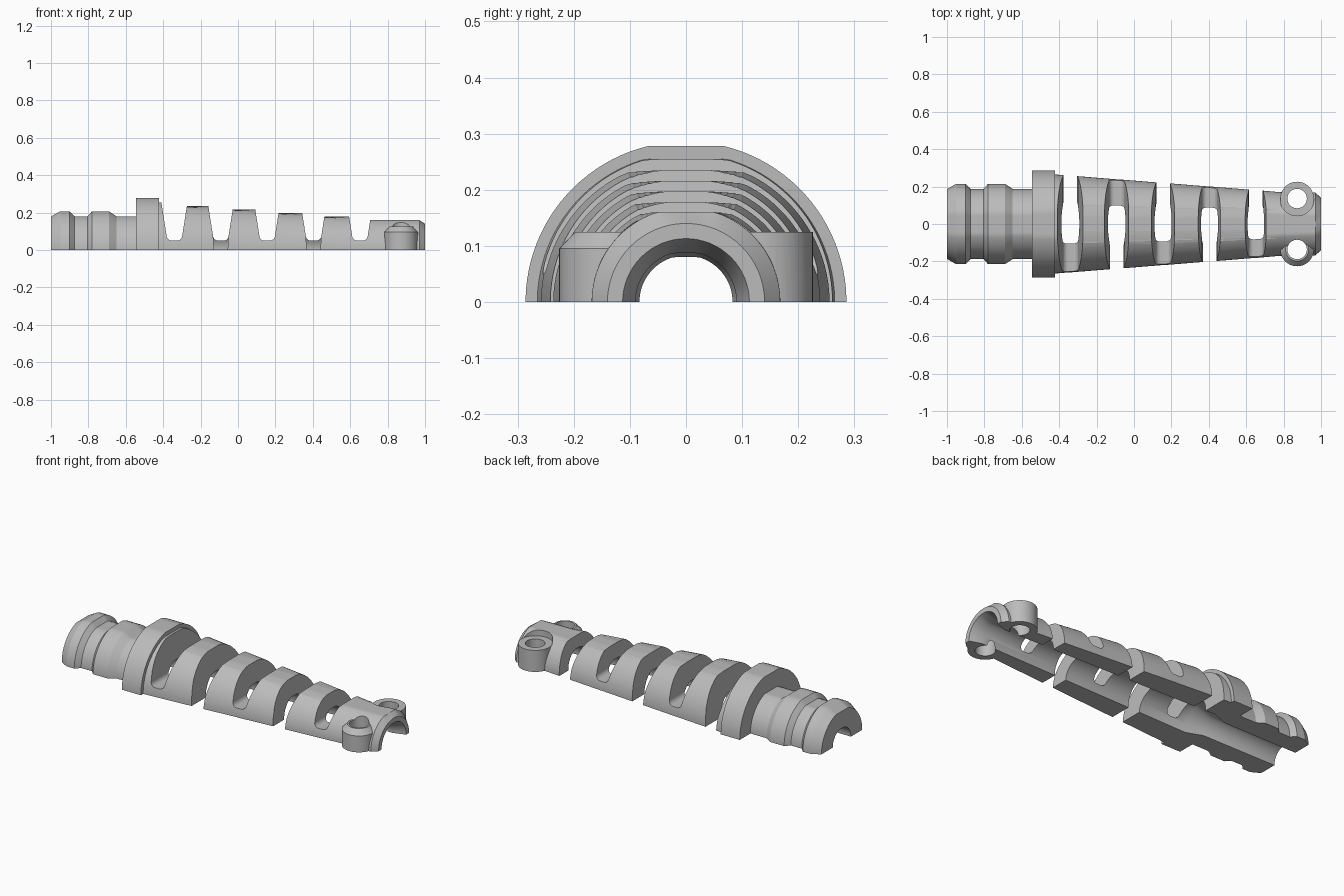
import bpy, bmesh, math

if "Cube" in bpy.data.objects:
    bpy.data.objects.remove(bpy.data.objects["Cube"], do_unlink=True)

grey = bpy.data.materials.new("mid_grey")
grey.use_nodes = True
COLOUR = (0.5, 0.5, 0.5, 1)
grey.diffuse_color = COLOUR
grey.node_tree.nodes["Principled BSDF"].inputs["Base Color"].default_value = COLOUR


def loft(name, rings):
    """Closed solid through a list of equal-length rings of points."""
    bm = bmesh.new()
    loops = [[bm.verts.new(p) for p in ring] for ring in rings]
    for a, b in zip(loops, loops[1:]):
        n = len(a)
        for i in range(n):
            j = (i + 1) % n
            bm.faces.new((a[i], a[j], b[j], b[i]))
    bm.faces.new(loops[0])
    bm.faces.new(loops[-1])
    bmesh.ops.recalc_face_normals(bm, faces=bm.faces)
    # Split warped quads so every face is truly flat
    bmesh.ops.triangulate(bm, faces=[f for f in bm.faces if len(f.verts) == 4])
    if bm.calc_volume(signed=True) < 0:
        bmesh.ops.reverse_faces(bm, faces=bm.faces)
    mesh = bpy.data.meshes.new(name)
    bm.to_mesh(mesh)
    bm.free()
    mesh.materials.append(grey)
    ob = bpy.data.objects.new(name, mesh)
    bpy.context.collection.objects.link(ob)
    return ob


def half_lathe(name, profile, extra, segs=56):
    """Half turn about x, run a little below z = 0; points are (x, radius, flat top)."""
    rings = []
    for x, r, flat in profile:
        angles = [-extra + (math.pi + 2 * extra) * i / segs for i in range(segs + 1)]
        rings.append([(x, r * math.cos(a), min(r * math.sin(a), flat)) for a in angles])
    return loft(name, rings)


def upright(name, x, y, levels, segs=48):
    """Round upright solid; levels are (z, radius)."""
    return loft(name, [[(x + r * math.cos(math.tau * i / segs),
                         y + r * math.sin(math.tau * i / segs), z)
                        for i in range(segs)] for z, r in levels])


def slab(name, outline, y0, y1):
    """Outline in x and z, extruded along y."""
    return loft(name, [[(x, y, z) for x, z in outline] for y in (y0, y1)])


def combine(target, tool, operation):
    mod = target.modifiers.new(tool.name, "BOOLEAN")
    mod.operation = operation
    mod.solver = "EXACT"
    mod.object = tool
    bpy.context.view_layer.objects.active = target
    bpy.ops.object.modifier_apply(modifier=mod.name)
    bpy.data.objects.remove(tool, do_unlink=True)


def body_radius(x):
    return 0.232 - 0.078 * x


slot_centres = [-0.34 + 0.248 * i for i in range(5)]
rib_tops = [0.255, 0.235, 0.216, 0.197, 0.178, 0.16]

# Ridged plug, collar and tapered sleeve
profile = [(x, r, r - 0.008) for x, r in (
    (-1, 0.187), (-0.95, 0.215), (-0.9, 0.215), (-0.875, 0.188), (-0.805, 0.188),
    (-0.78, 0.215), (-0.69, 0.215), (-0.65, 0.188), (-0.545, 0.188),
    (-0.545, 0.286), (-0.423, 0.286))]
profile.append((-0.423, 0.265, rib_tops[0]))
for i, x in enumerate(slot_centres):
    profile.append((x - 0.005, body_radius(x), rib_tops[i]))
    profile.append((x + 0.005, body_radius(x), rib_tops[i + 1]))
profile += [(0.78, 0.17, 0.16), (0.97, 0.168, 0.16), (1, 0.14, 0.14)]
sleeve = half_lathe("strain_relief_half", profile, 0.1)

# Screw bosses: a seat sunk into the left side, a chamfered one on the right
BOSS_X, BOSS_Y = 0.872, 0.136
combine(sleeve, upright("left_boss", BOSS_X, BOSS_Y, [(-0.06, 0.09), (0.19, 0.09)]), "UNION")
combine(sleeve, upright("right_boss", BOSS_X, -BOSS_Y,
                        [(-0.06, 0.09), (0.095, 0.09), (0.125, 0.062)]), "UNION")
combine(sleeve, upright("seat_recess", BOSS_X, BOSS_Y, [(0.125, 0.092), (0.3, 0.092)]), "DIFFERENCE")

# Cable bore, narrow in the plug and flared at the mouth
combine(sleeve, half_lathe("cable_bore", [
    (-1.1, 0.083, 0.08), (-0.53, 0.083, 0.08), (-0.44, 0.118, 0.115),
    (0.93, 0.09, 0.087), (1, 0.113, 0.113), (1.1, 0.146, 0.146)],
    1.2), "DIFFERENCE")

# Screw holes
for side in (1, -1):
    combine(sleeve, upright("screw_hole", BOSS_X, side * BOSS_Y,
                            [(-0.2, 0.052), (0.3, 0.052)]), "DIFFERENCE")

# Flex slots, open to alternate sides
FLOOR, FILLET = 0.05, 0.028
for i, cx in enumerate(slot_centres):
    half = []
    for k in range(7):
        a = math.pi / 2 * k / 6
        half.append((0.042 - FILLET + FILLET * math.sin(a),
                     FLOOR + FILLET - FILLET * math.cos(a)))
    half.append((0.08, 0.32))
    outline = [(cx + x, z) for x, z in half] + [(cx - x, z) for x, z in reversed(half)]
    combine(sleeve, slab("flex_slot", outline, -0.4, 0.4), "DIFFERENCE")
    side = 1 if i % 2 == 0 else -1
    gap = [(cx - 0.03, -0.1), (cx + 0.03, -0.1), (cx + 0.042, 0.09), (cx - 0.042, 0.09)]
    combine(sleeve, slab("open_gap", gap, 0, side * 0.4), "DIFFERENCE")

# Flat mating face underneath
combine(sleeve, slab("base_trim", [(-2, -1), (2, -1), (2, 0), (-2, 0)], -1, 1), "DIFFERENCE")

# Smooth the round walls, keep edges crisp
bpy.ops.object.select_all(action="DESELECT")
sleeve.select_set(True)
bpy.context.view_layer.objects.active = sleeve
bpy.ops.object.shade_smooth_by_angle(angle=math.radians(25))
